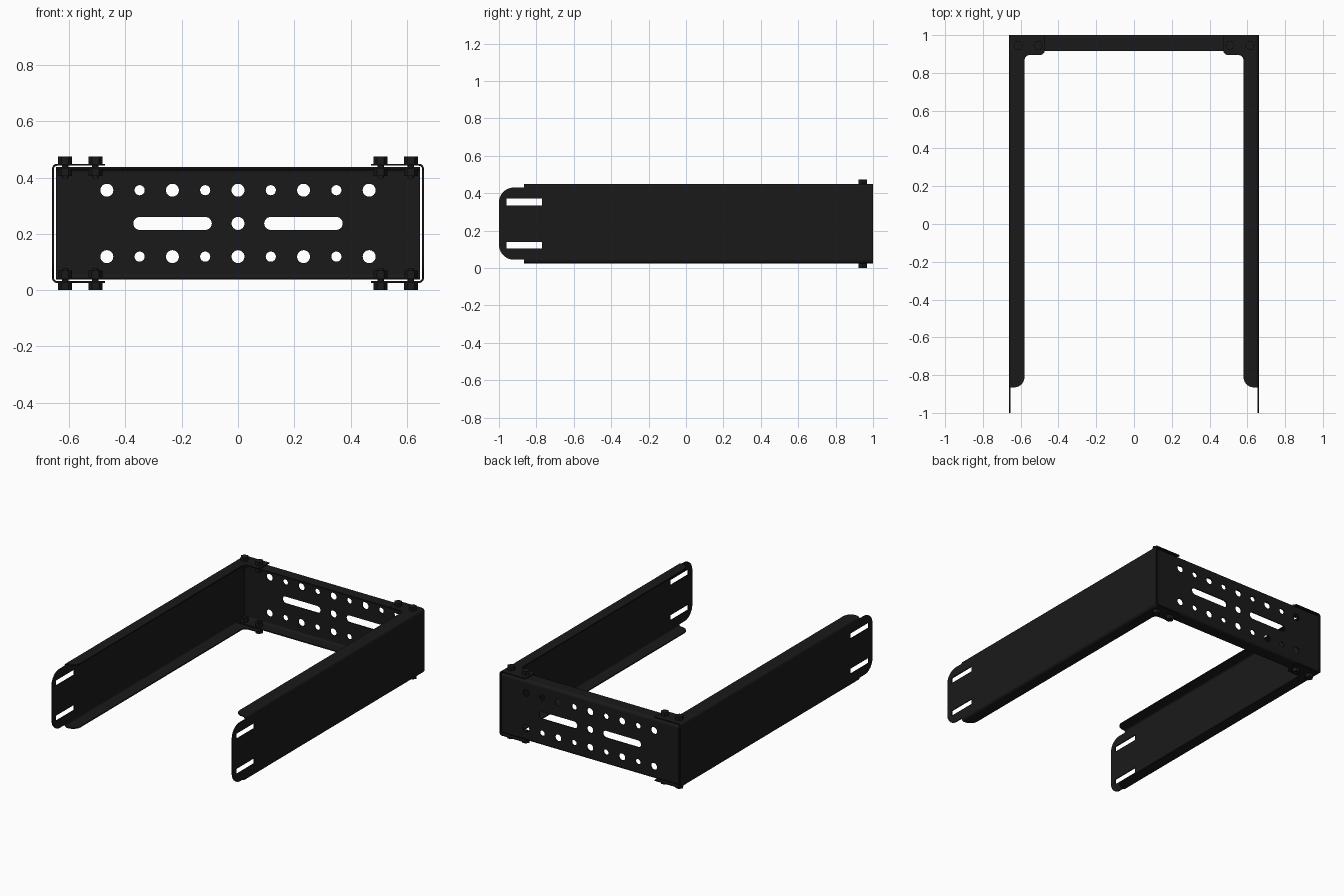
import bpy, bmesh
from math import sin, cos, pi
from mathutils import Matrix, Vector

if "Cube" in bpy.data.objects:
    bpy.data.objects.remove(bpy.data.objects["Cube"])

ZC = 0.237   # mid height; every part is modelled around it
T = 0.007    # sheet thickness
black = bpy.data.materials.new("black_steel")
black.diffuse_color = (0.01, 0.01, 0.01, 1)
black.use_nodes = True
black.node_tree.nodes["Principled BSDF"].inputs["Base Color"].default_value = black.diffuse_color

# 2D drawing planes: columns are the u, v and thickness directions
PLANES = {
    "XY": ((1, 0, 0), (0, 1, 0), (0, 0, 1)),
    "YZ": ((0, 1, 0), (0, 0, 1), (1, 0, 0)),
    "XZ": ((1, 0, 0), (0, 0, 1), (0, -1, 0)),
}


def circle(u, v, r, n=32):
    return [(u + r * cos(2 * pi * i / n), v + r * sin(2 * pi * i / n)) for i in range(n)]


def slot(u0, u1, v, r, n=12):
    right = [(u1 - r + r * sin(pi * i / n), v - r * cos(pi * i / n)) for i in range(n + 1)]
    left = [(u0 + r - r * sin(pi * i / n), v + r * cos(pi * i / n)) for i in range(n + 1)]
    return right + left


def rect(u0, u1, v0, v1):
    return [(u0, v0), (u1, v0), (u1, v1), (u0, v1)]


def rounded(corners, n=10):
    """Outline from right-angled corners (u, v, radius)."""
    out = []
    for i, (u, v, r) in enumerate(corners):
        p = Vector((u, v))
        if r == 0:
            out.append((u, v))
            continue
        a = (Vector(corners[i - 1][:2]) - p).normalized() * r
        b = (Vector(corners[(i + 1) % len(corners)][:2]) - p).normalized() * r
        for k in range(n + 1):
            t = pi / 2 * k / n
            out.append(tuple(p + a + b - b * cos(t) - a * sin(t)))
    return out


def bend(u, v, r, n=8):
    """Quarter ring: section of a folded sheet edge."""
    arc = [(cos(pi / 2 * i / n), sin(pi / 2 * i / n)) for i in range(n + 1)]
    return ([(u + r * c, v + r * s) for c, s in arc]
            + [(u + (r - T) * c, v + (r - T) * s) for c, s in reversed(arc)])


def plate(name, plane, lo, hi, loops, mirror=""):
    """Sheet cut from 2D loops (outline, then holes), between lo and hi."""
    cu = bpy.data.curves.new(name, 'CURVE')
    cu.dimensions, cu.fill_mode, cu.extrude = '2D', 'BOTH', (hi - lo) / 2
    for loop in loops:
        sp = cu.splines.new('POLY')
        sp.points.add(len(loop) - 1)
        for p, (u, v) in zip(sp.points, loop):
            p.co = (u, v, 0, 1)
        sp.use_cyclic_u = True
    tmp = bpy.data.objects.new(name + "_curve", cu)
    bpy.context.collection.objects.link(tmp)
    bpy.context.view_layer.update()
    me = bpy.data.meshes.new_from_object(tmp.evaluated_get(bpy.context.evaluated_depsgraph_get()))
    bpy.data.objects.remove(tmp)
    axes = [Vector(a) for a in PLANES[plane]]
    m = Matrix(axes).transposed().to_4x4()
    normal = Vector([abs(c) for c in axes[2]])
    me.transform(Matrix.Translation(normal * (lo + hi) / 2) @ m)
    bm = bmesh.new()
    bm.from_mesh(me)
    bmesh.ops.remove_doubles(bm, verts=bm.verts, dist=1e-5)
    bmesh.ops.recalc_face_normals(bm, faces=bm.faces)
    bm.to_mesh(me)
    bm.free()
    me.materials.clear()
    me.materials.append(black)
    ob = bpy.data.objects.new(name, me)
    ob.location.z = ZC
    bpy.context.collection.objects.link(ob)
    bpy.ops.object.select_all(action='DESELECT')
    ob.select_set(True)
    bpy.context.view_layer.objects.active = ob
    bpy.ops.object.shade_smooth_by_angle(angle=0.6)
    if mirror:
        md = ob.modifiers.new("mirror", 'MIRROR')
        md.use_axis = ["X" in mirror, "Y" in mirror, "Z" in mirror]
        md.use_mirror_merge = False
    return ob


# Side arms: web with slotted tongue at the front
plate("arm_web", "YZ", 0.654, 0.661, [
    rounded([(1, 0.193, 0), (-1, 0.193, 0.08), (-1, -0.193, 0.08), (1, -0.193, 0)]),
    rect(-0.96, -0.77, 0.098, 0.134), rect(-0.96, -0.77, -0.134, -0.098)], "X")
# Side arms: folded edges and flanges widening into corner tabs
plate("arm_fold", "XZ", -0.865, 1, [bend(0.642, 0.193, 0.019)], "XZ")
plate("arm_flange", "XY", 0.212 - T, 0.212, [rounded([
    (0.642, 1, 0), (0.472, 1, 0), (0.472, 0.895, 0.025), (0.58, 0.895, 0.03),
    (0.58, -0.865, 0.055), (0.642, -0.865, 0)])], "XZ")

# Back panel: holes and slots
holes = [circle(0, 0, 0.023)]
for z in (-0.118, 0.118):
    for i in range(-4, 5):
        holes.append(circle(i * 0.1165, z, 0.018 if i % 2 else 0.023))
holes += [slot(-0.372, -0.093, 0, 0.023), slot(0.093, 0.372, 0, 0.023)]
plate("back_panel", "XZ", 1 - T, 1, [rect(-0.647, 0.647, -0.181, 0.181)] + holes)
# Back panel: folded edges and flanges
plate("back_fold", "YZ", -0.647, 0.647, [bend(0.981, 0.181, 0.019)], "Z")
plate("back_flange", "XY", 0.2 - T, 0.2, [rect(-0.647, 0.647, 0.915, 0.981)], "Z")

# Corner bolts: head, shank and nut
for i, x in enumerate((0.507, 0.614)):
    plate(f"bolt_head_{i}", "XY", 0.212, 0.237, [circle(x, 0.945, 0.025, 6)], "XZ")
    plate(f"bolt_shank_{i}", "XY", 0.16, 0.215, [circle(x, 0.945, 0.012, 16)], "XZ")
    plate(f"bolt_nut_{i}", "XY", 0.168, 0.193, [circle(x, 0.945, 0.025, 6)], "XZ")
